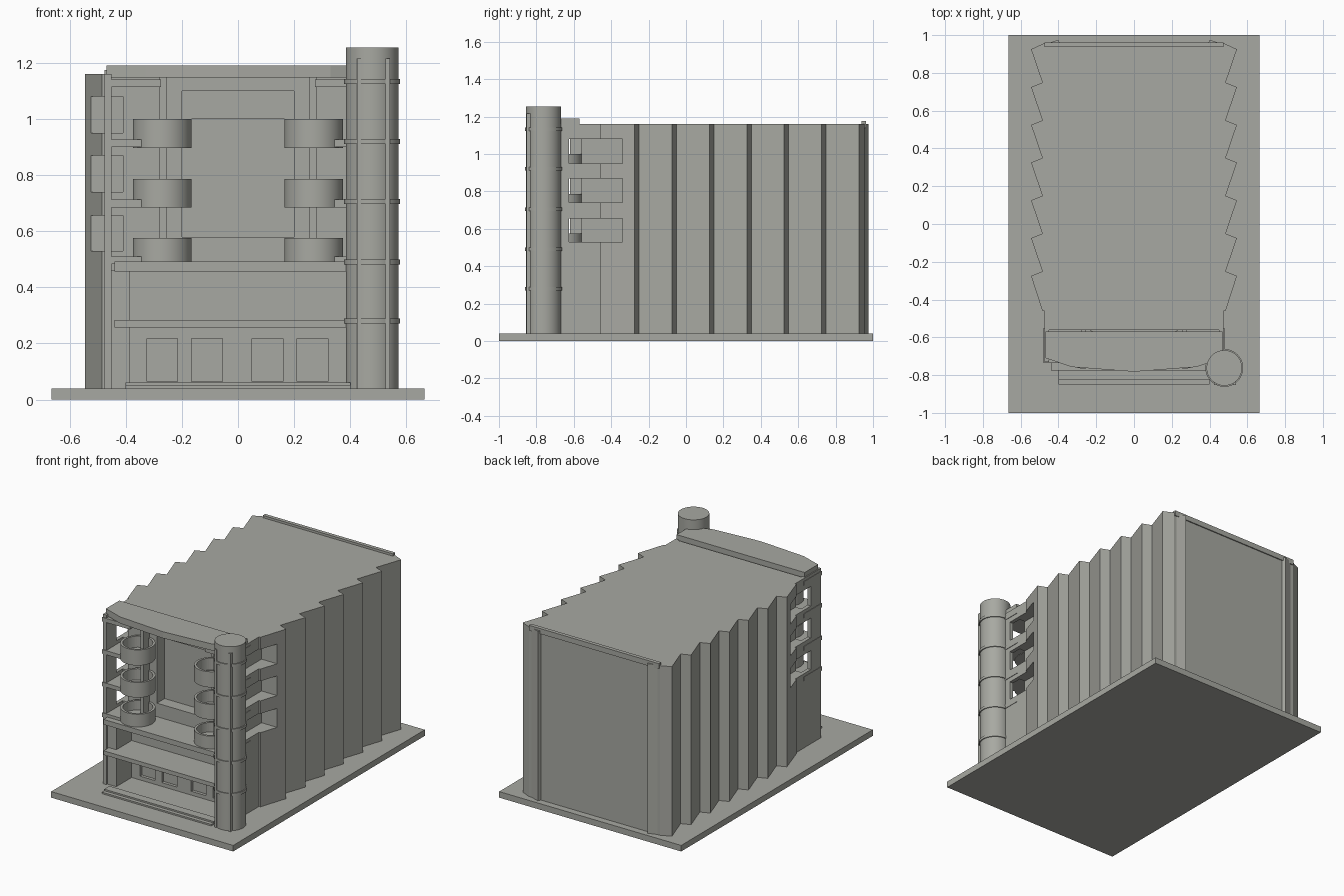
import bpy, bmesh, math

if "Cube" in bpy.data.objects:
    bpy.data.objects.remove(bpy.data.objects["Cube"])

mat = bpy.data.materials.new("concrete_grey")
mat.diffuse_color = (0.39, 0.395, 0.36, 1)
mat.use_nodes = True
mat.node_tree.nodes["Principled BSDF"].inputs["Base Color"].default_value = mat.diffuse_color


def prism(name, pts, z0, z1):
    """Extrude a plan outline from z0 to z1."""
    bm = bmesh.new()
    face = bm.faces.new([bm.verts.new((x, y, z0)) for x, y in pts])
    res = bmesh.ops.extrude_face_region(bm, geom=[face])
    top = [v for v in res["geom"] if isinstance(v, bmesh.types.BMVert)]
    bmesh.ops.translate(bm, verts=top, vec=(0, 0, z1 - z0))
    bmesh.ops.recalc_face_normals(bm, faces=bm.faces[:])
    me = bpy.data.meshes.new(name)
    bm.to_mesh(me)
    bm.free()
    me.materials.append(mat)
    ob = bpy.data.objects.new(name, me)
    bpy.context.collection.objects.link(ob)
    return ob


def box(name, x0, x1, y0, y1, z0, z1):
    x0, x1 = min(x0, x1), max(x0, x1)
    return prism(name, [(x0, y0), (x1, y0), (x1, y1), (x0, y1)], z0, z1)


def circle(cx, cy, r, n=48):
    return [(cx + r * math.cos(2 * math.pi * i / n),
             cy + r * math.sin(2 * math.pi * i / n)) for i in range(n)]


def smooth(ob):
    bpy.ops.object.select_all(action='DESELECT')
    ob.select_set(True)
    bpy.context.view_layer.objects.active = ob
    bpy.ops.object.shade_smooth_by_angle(angle=math.radians(30))


def cut(ob, cutters):
    for c in cutters:
        m = ob.modifiers.new("cut", 'BOOLEAN')
        m.operation, m.solver, m.object = 'DIFFERENCE', 'EXACT', c
        c.hide_render = True
        c.hide_set(True)
        c.display_type = 'WIRE'


G = 0.04       # ground level on the plinth
WALL = -0.56   # front wall plane
ROOF = 1.16

box("plinth", -0.665, 0.665, -1, 1, 0, G)

# Hall with saw-tooth side walls
side = [(0.465, WALL), (0.465, -0.46), (0.485, -0.46)]
for k in range(7):
    y = -0.275 + 0.2 * k
    side += [(0.545, y), (0.485, y + 0.024)]
side[-1] = (0.48, 0.955)
hall = prism("hall", side + [(-x, y) for x, y in reversed(side)], G, ROOF)

# Openings: side windows, doors and the central recess
windows, doors = [], []
for s, label in ((-1, "left"), (1, "right")):
    for z0, z1 in ((0.53, 0.655), (0.74, 0.87), (0.95, 1.08)):
        windows.append(box(label + "_window_cutter", s * 0.41, s * (0.53 + 0.07),
                           -0.625, -0.34, z0, z1))
for x0, x1 in ((-0.325, -0.215), (-0.165, -0.055), (0.05, 0.16), (0.21, 0.32)):
    doors.append(box("door_cutter", x0, x1, WALL - 0.05, WALL + 0.02, 0.065, 0.217))
recess = box("recess_cutter", -0.2, 0.2, WALL - 0.05, WALL + 0.08, 0.58, 1.1)
cut(hall, windows + doors + [recess])
box("recess_header", -0.2, 0.2, WALL + 0.04, WALL + 0.09, 1.0, 1.1)

# Paired side parts of the front
for s, label in ((-1, "left"), (1, "right")):
    wall = box(label + "_side_wall", s * 0.45, s * 0.475, -0.73, -0.45, G, ROOF)
    cut(wall, windows)
    box(label + "_ground_pier", s * 0.385, s * 0.46, -0.72, WALL + 0.01, G, 0.46)
    box(label + "_fin", s * 0.255, s * 0.28, -0.62, WALL + 0.01, 0.49, 1.15)
    for z in (0.483, 0.685, 0.9, 1.113):
        box(label + "_gallery_slab", s * 0.275, s * 0.478, -0.735, WALL + 0.01, z, z + 0.027)
    # Round hollow balconies
    for z0, z1 in ((0.488, 0.575), (0.685, 0.785), (0.897, 1.0)):
        drum = prism(label + "_balcony", circle(s * 0.27, -0.66, 0.105), z0, z1)
        hollow = prism("balcony_cutter", circle(s * 0.27, -0.66, 0.09), z0 + 0.025, z1 + 0.05)
        cut(drum, [hollow])
        smooth(drum)
    # Wedge pilasters on the back wall
    prism(label + "_back_pilaster", [(s * 0.39, 0.95), (s * 0.40, 0.975), (s * 0.475, 0.95)],
          G, ROOF)

# Full-width floors, steps and roof pieces
box("mezzanine_floor", -0.44, 0.40, -0.775, WALL + 0.01, 0.257, 0.284)
box("upper_floor", -0.44, 0.40, -0.775, WALL + 0.01, 0.457, 0.491)
box("lower_step", -0.4, 0.4, -0.85, -0.77, G, 0.05)
box("upper_step", -0.4, 0.4, -0.825, -0.77, G, 0.06)
prism("front_canopy", [(-0.468, -0.57), (-0.468, -0.71), (-0.33, -0.757), (0, -0.782),
                       (0.33, -0.757), (0.468, -0.71), (0.468, -0.57)], 1.147, 1.19)
box("back_parapet", -0.475, 0.475, 0.937, 0.962, 1.14, 1.175)

# Round corner tower with bands and two front ribs
TX, TY = 0.478, -0.762
smooth(prism("tower", circle(TX, TY, 0.094), G, 1.255))
for z in (0.28, 0.49, 0.705, 0.92, 1.133):
    smooth(prism("tower_band", circle(TX, TY, 0.1), z - 0.009, z + 0.009))
for x in (0.424, 0.526):
    box("tower_rib", x, x + 0.015, -0.852, -0.8, G, 1.215)
